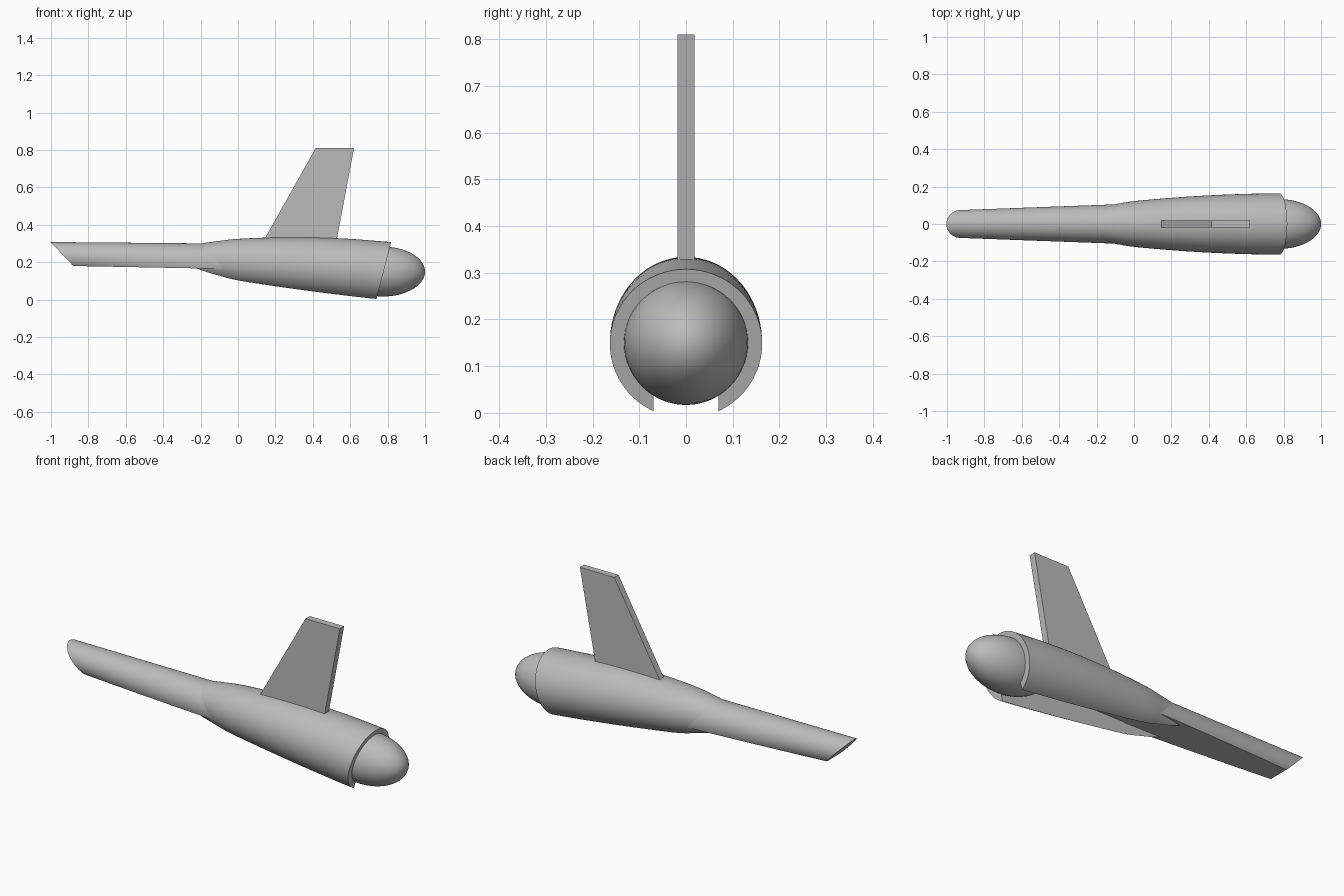
import bpy, bmesh, math
from mathutils import Vector

cube = bpy.data.objects.get("Cube")
if cube:
    bpy.data.objects.remove(cube, do_unlink=True)

grey = bpy.data.materials.new("plain grey")
grey.use_nodes = True
GREY = (0.5, 0.5, 0.5, 1)
grey.diffuse_color = GREY
grey.node_tree.nodes["Principled BSDF"].inputs["Base Color"].default_value = GREY


def make_object(name, bm, smooth=True):
    bmesh.ops.recalc_face_normals(bm, faces=bm.faces[:])
    mesh = bpy.data.meshes.new(name)
    bm.to_mesh(mesh)
    bm.free()
    mesh.materials.append(grey)
    ob = bpy.data.objects.new(name, mesh)
    bpy.context.collection.objects.link(ob)
    if smooth:
        select(ob)
        bpy.ops.object.shade_smooth_by_angle(angle=math.radians(30))
    return ob


def select(ob):
    bpy.ops.object.select_all(action='DESELECT')
    ob.select_set(True)
    bpy.context.view_layer.objects.active = ob


def spline(stations, steps=6):
    """Catmull-Rom smoothing of (x, centre z, radius) stations."""
    pts = [Vector(s) for s in stations]
    pts = [2 * pts[0] - pts[1]] + pts + [2 * pts[-1] - pts[-2]]
    out = []
    for a, b, c, d in zip(pts, pts[1:], pts[2:], pts[3:]):
        for i in range(steps):
            t = i / steps
            out.append(0.5 * (2 * b + (c - a) * t + (2 * a - 5 * b + 4 * c - d) * t ** 2
                              + (3 * b - a - 3 * c + d) * t ** 3))
    return out + [pts[-2]]


def loft(stations, sides=64):
    """Closed round tube along x."""
    bm = bmesh.new()
    rings = []
    for x, zc, r in stations:
        angles = [2 * math.pi * i / sides for i in range(sides)]
        rings.append([bm.verts.new((x, r * math.sin(a), zc + r * math.cos(a))) for a in angles])
    for p, q in zip(rings, rings[1:]):
        for i in range(sides):
            j = (i + 1) % sides
            bm.faces.new((p[i], p[j], q[j], q[i]))
    bm.faces.new(rings[0])
    bm.faces.new(rings[-1])
    return bm


def slice_off(bm, a, b, side):
    """Cut along the line a-b in the xz plane, drop the given side and cap it."""
    d = Vector((b[0] - a[0], 0, b[1] - a[1]))
    n = Vector((-d.z, 0, d.x)) * side
    cut = bmesh.ops.bisect_plane(bm, geom=bm.verts[:] + bm.edges[:] + bm.faces[:],
                                 plane_co=(a[0], 0, a[1]), plane_no=n, clear_outer=True)
    edges = [e for e in cut["geom_cut"] if isinstance(e, bmesh.types.BMEdge)]
    bmesh.ops.contextual_create(bm, geom=edges)


def prism(outline, half):
    """Extrude an xz outline across y."""
    bm = bmesh.new()
    left, right = [[bm.verts.new((x, y, z)) for x, z in outline] for y in (half, -half)]
    bm.faces.new(left)
    bm.faces.new(right)
    for i in range(len(outline)):
        j = (i + 1) % len(outline)
        bm.faces.new((left[i], left[j], right[j], right[i]))
    return bm


# Nacelle shell with raked front rim
shell = loft(spline([(-0.3, 0.215, 0.065), (-0.2, 0.212, 0.088), (-0.1, 0.208, 0.106),
                     (0, 0.203, 0.122), (0.2, 0.193, 0.14), (0.4, 0.18, 0.153),
                     (0.6, 0.164, 0.161), (0.74, 0.151, 0.163), (0.88, 0.14, 0.163)]))
slice_off(shell, (0.82, 0.31), (0.74, 0.003), 1)
nacelle = make_object("nacelle_shell", shell, smooth=False)

# Slot along the underside
slot = make_object("slot_cutter", prism([(-0.4, -0.2), (1.2, -0.2), (1.2, 0.155), (-0.4, 0.17)], 0.07),
                   smooth=False)
mod = nacelle.modifiers.new("slot", 'BOOLEAN')
mod.operation = 'DIFFERENCE'
mod.solver = 'EXACT'
mod.object = slot
select(nacelle)
bpy.ops.object.modifier_apply(modifier=mod.name)
bpy.data.objects.remove(slot, do_unlink=True)
bpy.ops.object.shade_smooth_by_angle(angle=math.radians(30))

# Tail boom with flat underside and slanted end
boom = loft([(-1.1, 0.241, 0.068), (-0.1, 0.195, 0.105), (0.0, 0.192, 0.108)])
slice_off(boom, (-0.88, 0.18), (-0.1, 0.165), -1)
slice_off(boom, (-1, 0.305), (-0.88, 0.18), -1)
make_object("tail_boom", boom)

# Rounded nose body
nose = bmesh.new()
bmesh.ops.create_uvsphere(nose, u_segments=64, v_segments=32, radius=1)
for v in nose.verts:
    x, y, z = v.co
    v.co = (0.775 + 0.225 * z, 0.133 * x, 0.15 + 0.133 * y)
make_object("nose_body", nose)

# Upright fin
make_object("fin", prism([(0.134, 0.31), (0.415, 0.81), (0.62, 0.81), (0.526, 0.31)], 0.018), smooth=False)
